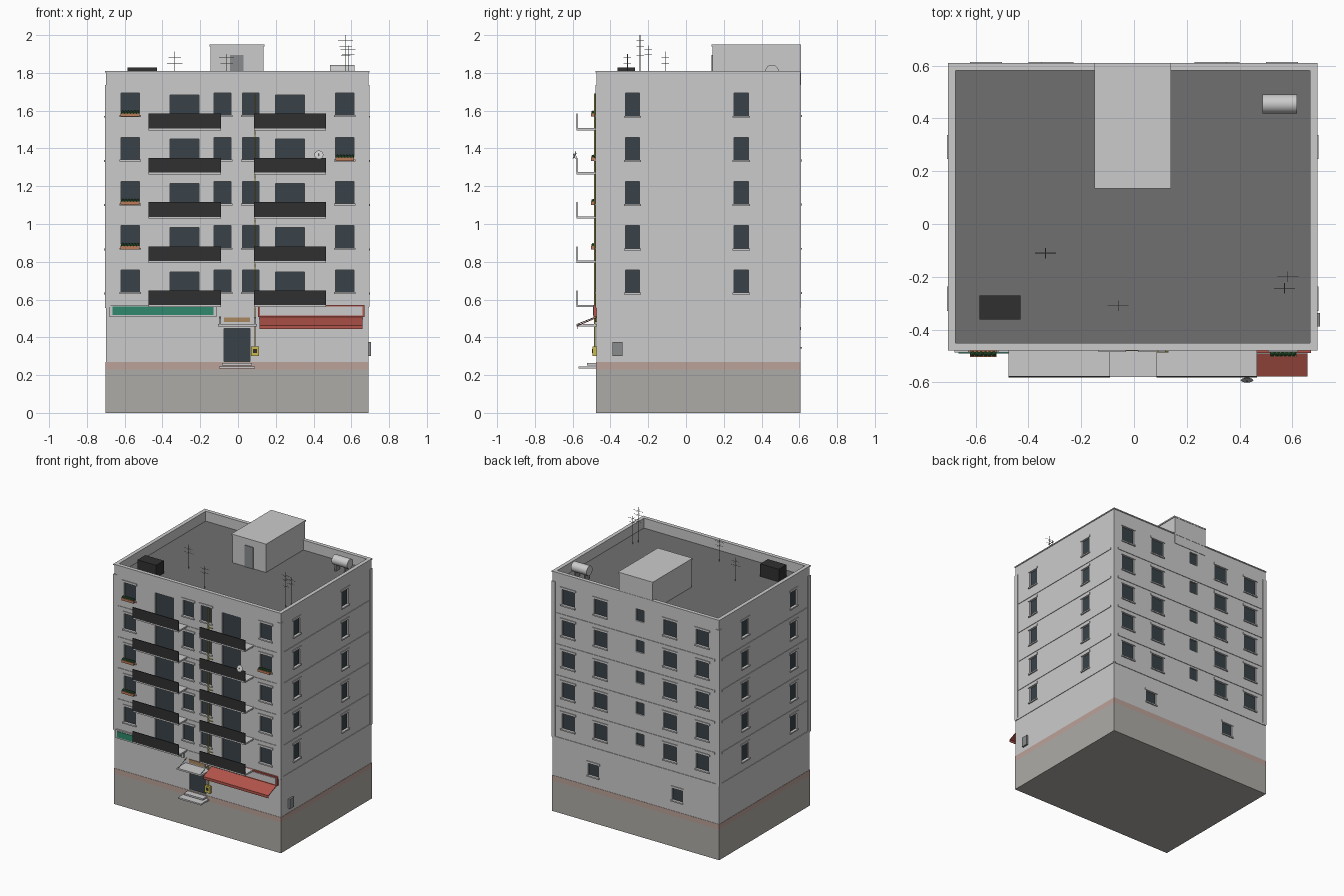
import bpy, bmesh
from math import pi, radians
from mathutils import Matrix, Vector

if "Cube" in bpy.data.objects:
    bpy.data.objects.remove(bpy.data.objects["Cube"])

X0, X1, Y0, Y1 = -0.70, 0.69, -0.475, 0.605
ROOF, TOP, BASE = 1.73, 1.81, 0.27
FLOORS = [0.56 + 0.234 * i for i in range(5)]

COL = dict(wall=(.62, .62, .62), plinth=(.42, .41, .38), band=(.5, .36, .32), dark=(.03, .03, .03),
           glass=(.04, .055, .065), roof=(.16, .16, .16), red=(.45, .09, .07), green=(.03, .25, .15),
           yellow=(.6, .5, .08), orange=(.5, .2, .1), leaf=(.03, .12, .04), brown=(.4, .25, .12),
           metal=(.25, .26, .27), light=(.75, .75, .73), trim=(.55, .55, .54))
parts = {}


def part(name, col):
    if name not in parts:
        parts[name] = (bmesh.new(), col)
    return parts[name][0]


def box(name, col, x0, x1, y0, y1, z0, z1, rot=None):
    m = Matrix.Translation(((x0 + x1) / 2, (y0 + y1) / 2, (z0 + z1) / 2))
    if rot:
        m = m @ rot
    m = m @ Matrix.Diagonal((x1 - x0, y1 - y0, z1 - z0, 1))
    bmesh.ops.create_cube(part(name, col), size=1, matrix=m)


def face_box(name, col, face, u0, u1, z0, z1, d0, d1):
    """Box on a facade: u along the wall, d outward from it."""
    if face == 'F':
        box(name, col, u0, u1, Y0 - d1, Y0 - d0, z0, z1)
    elif face == 'B':
        box(name, col, u0, u1, Y1 + d0, Y1 + d1, z0, z1)
    elif face == 'L':
        box(name, col, X0 - d1, X0 - d0, u0, u1, z0, z1)
    else:
        box(name, col, X1 + d0, X1 + d1, u0, u1, z0, z1)


def rod(name, col, a, b, r, sides=6):
    a, b = Vector(a), Vector(b)
    d = b - a
    m = Matrix.Translation((a + b) / 2) @ d.to_track_quat('Z', 'Y').to_matrix().to_4x4()
    bmesh.ops.create_cone(part(name, col), cap_ends=True, segments=sides, radius1=r, radius2=r,
                          depth=d.length, matrix=m)


def opening(face, u, w, z0, z1, sill=True):
    """Recessed dark pane with lintel and sill."""
    a, b = u - w / 2, u + w / 2
    face_box('opening_cutter', 'dark', face, a, b, z0, z1, -0.015, 0.05)
    face_box('window_panes', 'glass', face, a - .002, b + .002, z0 - .002, z1 + .002, -0.018, -0.011)
    if sill:
        face_box('lintels', 'trim', face, a - .012, b + .012, z1, z1 + .016, -.002, .005)
        face_box('sills', 'trim', face, a - .008, b + .008, z0 - .01, z0, -.01, .009)


# body, plinth and roof
box('walls', 'wall', X0, X1, Y0, Y1, BASE - .04, ROOF)
box('plinth', 'plinth', X0 - .002, X1 + .002, Y0 - .002, Y1 + .002, 0, BASE - .04)
for f in 'FBLR':
    lo, hi = (X0, X1) if f in 'FB' else (Y0, Y1)
    face_box('plinth_band', 'band', f, lo - .002, hi + .002, BASE - .04, BASE, -.003, .002)
    face_box('parapet', 'wall', f, lo, hi, ROOF - .005, TOP - .008, -.02, 0)
    face_box('parapet_coping', 'trim', f, lo - .005, hi + .005, TOP - .008, TOP, -.024, .005)
    # floor bands
    for i, z in enumerate(FLOORS):
        e = 0 if i == 0 else .035
        face_box('floor_bands', 'trim', f, lo + e, hi - e, z - .006, z + .009, -.002, .004)
box('roof_deck', 'roof', X0 + .015, X1 - .015, Y0 + .015, Y1 - .015, ROOF - .005, ROOF + .003)
# corner pilasters
for x in (X0, X1):
    for y in (Y0, Y1):
        sx, sy = (1 if x < 0 else -1), (1 if y < 0 else -1)
        xs, ys = sorted((x - sx * .005, x + sx * .025)), sorted((y - sy * .005, y + sy * .025))
        box('corner_pilasters', 'wall', *xs, *ys, .56, 1.735)

# facades floor by floor
for i, z in enumerate(FLOORS):
    for u in (-.571, .565):
        opening('F', u, .098, z + .08, z + .197)
    for u in (-.082, .068):
        opening('F', u, .088, z + .08, z + .197)
    for u in (-.283, .275):
        opening('F', u, .153, z + .012, z + .187, False)
    for f in 'LR':
        for u in (-.283, .292):
            opening(f, u, .076, z + .077, z + .197)
    for u in (-.56, -.29, .29, .56):
        opening('B', u, .105, z + .08, z + .197)
    opening('B', -.04, .07, z + .125, z + .215, False)
    # balconies
    for a, b in ((-.475, -.09), (.085, .465)):
        face_box('balcony_slabs', 'trim', 'F', a, b, z, z + .012, -.005, .105)
        face_box('balcony_panels', 'dark', 'F', a, b, z + .01, z + .088, .1, .106)
    # gas pipe branches
    rod('gas_pipe', 'yellow', (.09, Y0 - .009, z + .05), (.13, Y0 - .009, z + .05), .003)
for u in (-.35, .35):
    opening('B', u, .085, .35, .44)

# entrance
opening('F', -.005, .137, .273, .448, False)
face_box('entrance_canopy', 'trim', 'F', -.105, .1, .458, .47, 0, .105)
for u in (-.095, .09):
    rod('canopy_ties', 'metal', (u, Y0, .51), (u, Y0 - .1, .47), .002)
face_box('entrance_plate', 'brown', 'F', -.074, .063, .48, .506, 0, .006)
face_box('entrance_steps', 'trim', 'F', -.1, .09, .235, .246, 0, .095)
face_box('entrance_steps', 'trim', 'F', -.085, .075, .252, .264, 0, .05)

# shop fascias and awning
face_box('left_shop_fascia', 'light', 'F', -.68, -.115, .507, .572, 0, .012)
face_box('left_shop_panel', 'green', 'F', -.665, -.13, .517, .562, 0, .016)
face_box('right_shop_fascia', 'red', 'F', .105, .67, .507, .572, 0, .014)
face_box('right_shop_panel', 'light', 'F', .116, .658, .516, .562, 0, .018)
bm = part('awning', 'red')
prof = [(Y0, .507), (-.577, .463), (-.577, .443), (-.574, .443), (-.574, .459), (Y0, .502)]
f = bm.faces.new([bm.verts.new((.115, y, z)) for y, z in prof])
ext = bmesh.ops.extrude_face_region(bm, geom=[f])['geom']
bmesh.ops.translate(bm, verts=[v for v in ext if isinstance(v, bmesh.types.BMVert)], vec=(.543, 0, 0))

# gas meter, riser and electric box
rod('gas_pipe', 'yellow', (.09, Y0 - .009, .35), (.09, Y0 - .009, 1.69), .004)
face_box('gas_meter', 'yellow', 'F', .068, .112, .3, .352, 0, .02)
face_box('gas_meter_dial', 'dark', 'F', .08, .1, .318, .338, .015, .022)
face_box('electric_box', 'metal', 'R', -.388, -.337, .302, .376, 0, .014)

# window flower boxes
for u, i in ((-.571, 4), (-.571, 2), (-.571, 1), (.565, 3)):
    z = FLOORS[i] + .072
    face_box('flower_boxes', 'orange', 'F', u - .05, u + .05, z, z + .018, .004, .028)
    for k in range(6):
        bmesh.ops.create_icosphere(part('flower_leaves', 'leaf'), subdivisions=1, radius=.0105,
                                   matrix=Matrix.Translation((u - .04 + .016 * k, Y0 - .017, z + .023)))

# satellite dish on a balcony
bm = part('satellite_dish', 'light')
m = Matrix.Translation((.428, -.588, 1.365)) @ Matrix.Rotation(radians(68), 4, 'X')
bmesh.ops.create_cone(bm, cap_ends=True, segments=20, radius1=.01, radius2=.024, depth=.008, matrix=m)
rod('dish_arm', 'metal', (.428, -.578, 1.36), (.428, -.578, 1.3), .002)
rod('dish_arm', 'metal', (.428, -.585, 1.345), (.428, -.598, 1.372), .0015)

# stair house on the roof
box('stair_house', 'wall', -.145, .135, .14, Y1 + .003, ROOF, 1.94)
box('stair_house_cap', 'trim', -.15, .14, .135, Y1 + .005, 1.94, 1.95)
box('stair_house_door', 'metal', -.042, .03, .135, .145, ROOF, 1.895)

# water tank and roof unit
rod('water_tank', 'light', (.487, .455, 1.807), (.617, .455, 1.807), .036, 24)
for x in (.505, .585):
    box('tank_stand', 'metal', x, x + .012, .43, .48, ROOF, 1.785)
box('roof_unit', 'dark', -.585, -.43, -.362, -.27, ROOF, 1.828)

# antennas: x, y, top, bar heights below the top
for x, y, t, bars in ((.57, -.243, 2.0, (.03, .06, .11)), (.583, -.2, 1.945, (.02, .05)),
                      (-.06, -.31, 1.9, (.02, .05)), (-.335, -.11, 1.912, (.06, .03))):
    rod('antennas', 'metal', (x, y, ROOF), (x, y, t), .002)
    for k, b in enumerate(bars):
        h = .04 - .007 * k
        rod('antennas', 'metal', (x - h, y, t - b), (x + h, y, t - b), .0013, 4)
        rod('antennas', 'metal', (x, y - .02, t - b), (x, y + .02, t - b), .0013, 4)

# make objects
for name, (bm, col) in parts.items():
    bmesh.ops.recalc_face_normals(bm, faces=bm.faces)
    me = bpy.data.meshes.new(name)
    bm.to_mesh(me)
    bm.free()
    ob = bpy.data.objects.new(name, me)
    bpy.context.collection.objects.link(ob)
    mat = bpy.data.materials.get(col) or bpy.data.materials.new(col)
    mat.diffuse_color = (*COL[col], 1)
    mat.use_nodes = True
    mat.node_tree.nodes["Principled BSDF"].inputs["Base Color"].default_value = mat.diffuse_color
    me.materials.append(mat)

# cut the window recesses into the walls
cut = bpy.data.objects['opening_cutter']
cut.hide_render = True
cut.hide_set(True)
walls = bpy.data.objects['walls']
mod = walls.modifiers.new('openings', 'BOOLEAN')
mod.operation, mod.object, mod.solver = 'DIFFERENCE', cut, 'EXACT'

# smooth round parts
for n in ('water_tank', 'gas_pipe'):
    bpy.ops.object.select_all(action='DESELECT')
    bpy.context.view_layer.objects.active = bpy.data.objects[n]
    bpy.data.objects[n].select_set(True)
    bpy.ops.object.shade_smooth_by_angle()
